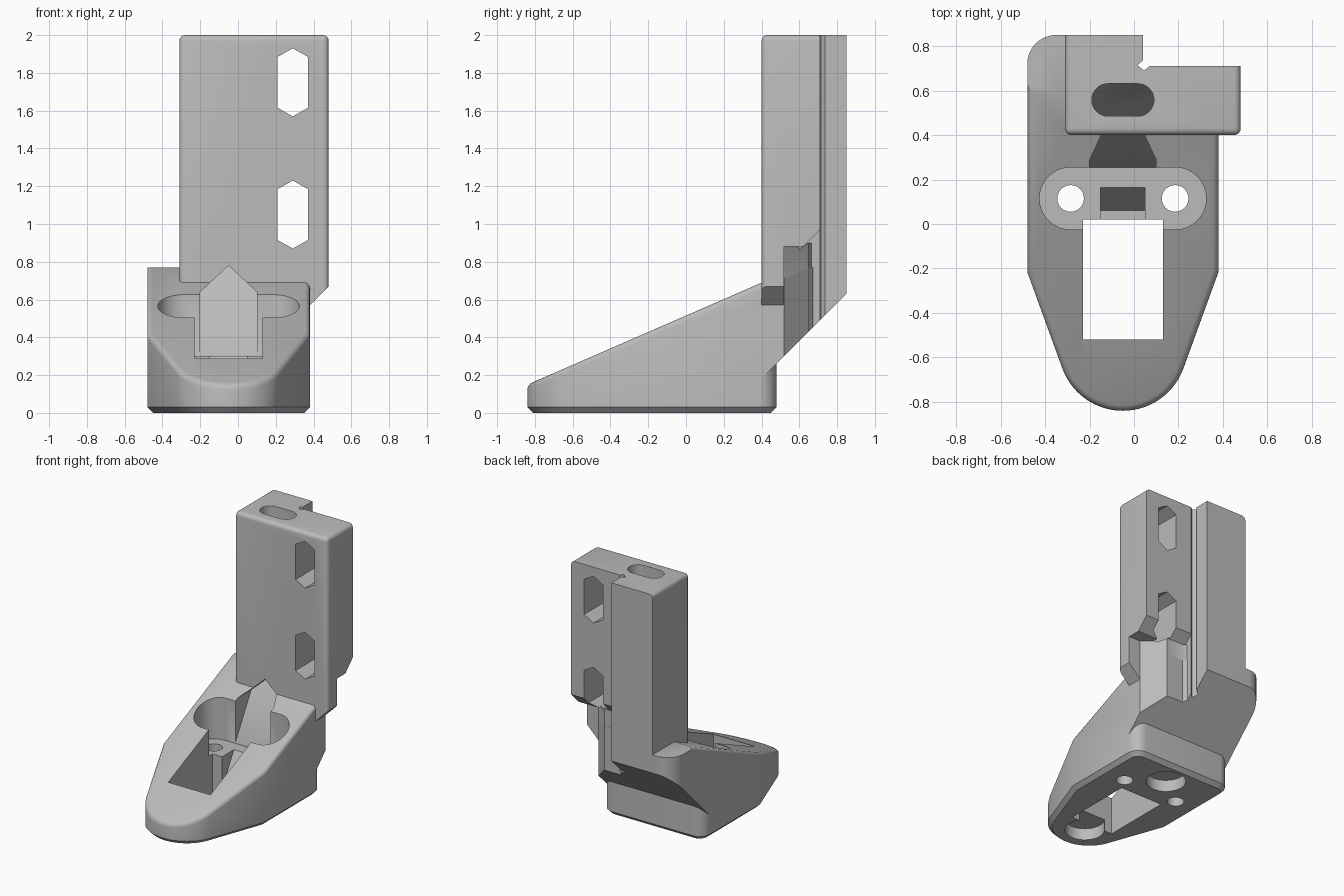
import bpy, bmesh
from math import sin, cos, radians

if "Cube" in bpy.data.objects:
    bpy.data.objects.remove(bpy.data.objects["Cube"])

grey = bpy.data.materials.new("plain grey")
grey.use_nodes = True
grey.diffuse_color = (0.5, 0.5, 0.5, 1)
grey.node_tree.nodes["Principled BSDF"].inputs["Base Color"].default_value = (0.5, 0.5, 0.5, 1)

MID = -0.05  # centre line of the foot


def arc(cx, cy, r, start, end, steps=12):
    angles = [radians(start + (end - start) * i / steps) for i in range(steps + 1)]
    return [(cx + r * cos(a), cy + r * sin(a)) for a in angles]


def oblong(x1, x2, y, r):
    return arc(x2, y, r, -90, 90, 16) + arc(x1, y, r, 90, 270, 16)


def prism(name, points, low, high, axis="z"):
    """Extrude a flat profile along one axis."""
    place = {"x": lambda p, t: (t, p[0], p[1]),
             "y": lambda p, t: (p[0], t, p[1]),
             "z": lambda p, t: (p[0], p[1], t)}[axis]
    bm = bmesh.new()
    rings = [[bm.verts.new(place(p, t)) for p in points] for t in (low, high)]
    for ring in rings:
        bm.faces.new(ring)
    for i in range(len(points)):
        j = (i + 1) % len(points)
        bm.faces.new((rings[0][i], rings[0][j], rings[1][j], rings[1][i]))
    bmesh.ops.recalc_face_normals(bm, faces=bm.faces)
    mesh = bpy.data.meshes.new(name)
    bm.to_mesh(mesh)
    bm.free()
    mesh.materials.append(grey)
    obj = bpy.data.objects.new(name, mesh)
    bpy.context.collection.objects.link(obj)
    return obj


def combine(target, tool, operation="DIFFERENCE"):
    mod = target.modifiers.new("join", "BOOLEAN")
    mod.operation, mod.object, mod.solver = operation, tool, "EXACT"
    bpy.context.view_layer.objects.active = target
    bpy.ops.object.modifier_apply(modifier=mod.name)
    bpy.data.objects.remove(tool)


def round_edges(obj, rule, size, segments=4):
    bm = bmesh.new()
    bm.from_mesh(obj.data)
    bmesh.ops.remove_doubles(bm, verts=bm.verts, dist=0.0002)
    bmesh.ops.dissolve_limit(bm, angle_limit=radians(1), verts=bm.verts, edges=bm.edges)
    bm.normal_update()
    edges = [e for e in bm.edges if len(e.link_faces) == 2 and rule(e)]
    bmesh.ops.bevel(bm, geom=edges, offset=size, segments=segments, profile=0.5,
                    affect="EDGES", clamp_overlap=True)
    bm.to_mesh(obj.data)
    bm.free()


# Foot: pointed outline with a chamfered sole
nose = arc(MID, -0.55, 0.29, 200, 340, 28)
right_rear = arc(0.29, 0.39, 0.09, 0, 90, 8)
left_rear = arc(-0.39, 0.39, 0.09, 90, 180, 8)
front = [(-0.48, -0.216)] + nose + [(0.38, -0.216)]
foot = prism("foot", front + right_rear + left_rear, 0, 0.3)
round_edges(foot, lambda e: all(v.co.z < 0.01 for v in e.verts), 0.03, 1)

# Body: leans out backwards above the foot
groove = [(0.10, 0.65), (0.045, 0.69), (0.015, 0.715), (0.04, 0.735), (0.04, 0.85)]
stub_edge = [(0.38, 0.52), (0.24, 0.65)]
body = prism("body", front + stub_edge + groove + arc(-0.35, 0.72, 0.13, 90, 180), 0.04, 0.77)
undercut = [(0.1, -0.12), (1.1, 0.88), (1.1, -0.12)]
combine(body, prism("rear_undercut", undercut, -1, 1, "x"))
combine(body, foot, "UNION")
ramp = [(-1, 0.08), (0.62, 0.785), (0.62, 1.2), (-1, 1.2)]
combine(body, prism("ramp_cut", ramp, -1, 1, "x"))


def ramp_rim(e):
    nz = sorted(f.normal.z for f in e.link_faces)
    return abs(nz[0]) < 0.1 and nz[1] > 0.5 and all(v.co.y < 0.6 for v in e.verts)


round_edges(body, ramp_rim, 0.03)

# Upright: column with a side flange and a corner groove
plan = [(-0.31, 0.40), (0.48, 0.40), (0.48, 0.71), (0.07, 0.71)] + groove[1:] + [(-0.31, 0.85)]
upright = prism("upright", plan, 0.35, 2)


def upright_rim(e):
    a, b = e.verts[0].co, e.verts[1].co
    same = lambda axis, value: all(abs(p[axis] - value) < 0.001 for p in (a, b))
    upright_front = same(1, 0.40) and abs(a.z - b.z) > 0.5
    top = same(2, 2) and (same(1, 0.40) or same(0, -0.31) or same(0, 0.48))
    return upright_front or top


round_edges(upright, upright_rim, 0.03)
combine(upright, prism("rear_undercut", undercut, -1, 1, "x"))
pocket = [(0.52, 0.2), (0.52, 0.88), (0.62, 0.88), (0.82, 1.08), (0.82, 0.2)]
combine(upright, prism("flange_pocket", pocket, 0.07, 0.6, "x"))
corner = [(0.37, 0.2), (0.37, 0.56), (0.5, 0.69), (0.7, 0.69), (0.7, 0.2)]
combine(upright, prism("flange_corner", corner, 0.2, 0.9, "y"))

# Stub that carries the flange from below
stub = prism("stub", [(0.06, 0.45), (0.379, 0.45), (0.379, 0.52), (0.24, 0.649),
                      (0.10, 0.649), (0.06, 0.67)], 0.5, 0.9)
combine(upright, stub, "UNION")
combine(body, upright, "UNION")

# Central window, screw seat and screw holes
window = [(-0.23, -0.52), (0.13, -0.52), (0.13, 0.02), (-0.23, 0.02)]
combine(body, prism("window", window, -0.1, 1))
combine(body, prism("screw_seat", oblong(-0.285, 0.185, 0.115, 0.14), 0.3, 1))
for x in (-0.285, 0.185):
    combine(body, prism("screw_hole", arc(x, 0.115, 0.06, 0, 345, 23), -0.1, 0.5))
lead_in = [(-0.1, 0.12), (0.06, 0.12), (0.17, 0.31), (-0.1, 0.31)]
combine(body, prism("lead_in", lead_in, -0.15, 0.05, "x"))

# Cable channel with a peaked roof and a steep floor, meeting the column bore
STEEP = 1.73
house = [(-0.2, 0.3), (0.1, 0.3), (0.1, 0.64), (MID, 0.78), (-0.2, 0.64)]
channel = prism("cable_channel", house, 0.2, 0.7, "y")
for v in channel.data.vertices:
    if v.co.y > 0.5:
        v.co.y = 0.25 + (v.co.z - 0.3) / STEEP
combine(body, channel)
bore = prism("column_bore", oblong(-0.117, 0.017, 0.558, 0.073), 0.6, 2.1)
for v in bore.data.vertices:
    if v.co.z < 1:
        v.co.z = 0.3 + (v.co.y - 0.25) * STEEP
combine(body, bore)

# Six-sided slots through the flange
for z in (1.05, 1.75):
    slot = [(0.29 + sx * 0.08, z + sz * 0.135) for sx, sz in ((-1, -1), (-1, 1))]
    slot += [(0.29, z + 0.18)]
    slot += [(0.29 + 0.08, z + sz * 0.135) for sz in (1, -1)] + [(0.29, z - 0.18)]
    combine(body, prism("flange_slot", slot, 0.2, 1, "y"))

# Round recesses in the sole
for y in (-0.60, 0.29):
    combine(body, prism("sole_recess", arc(MID, y, 0.14, 0, 350, 35), -0.1, 0.09))

body.name = "angled_bracket"
bpy.ops.object.select_all(action="DESELECT")
body.select_set(True)
bpy.context.view_layer.objects.active = body
bpy.ops.object.shade_smooth_by_angle(angle=radians(32))
